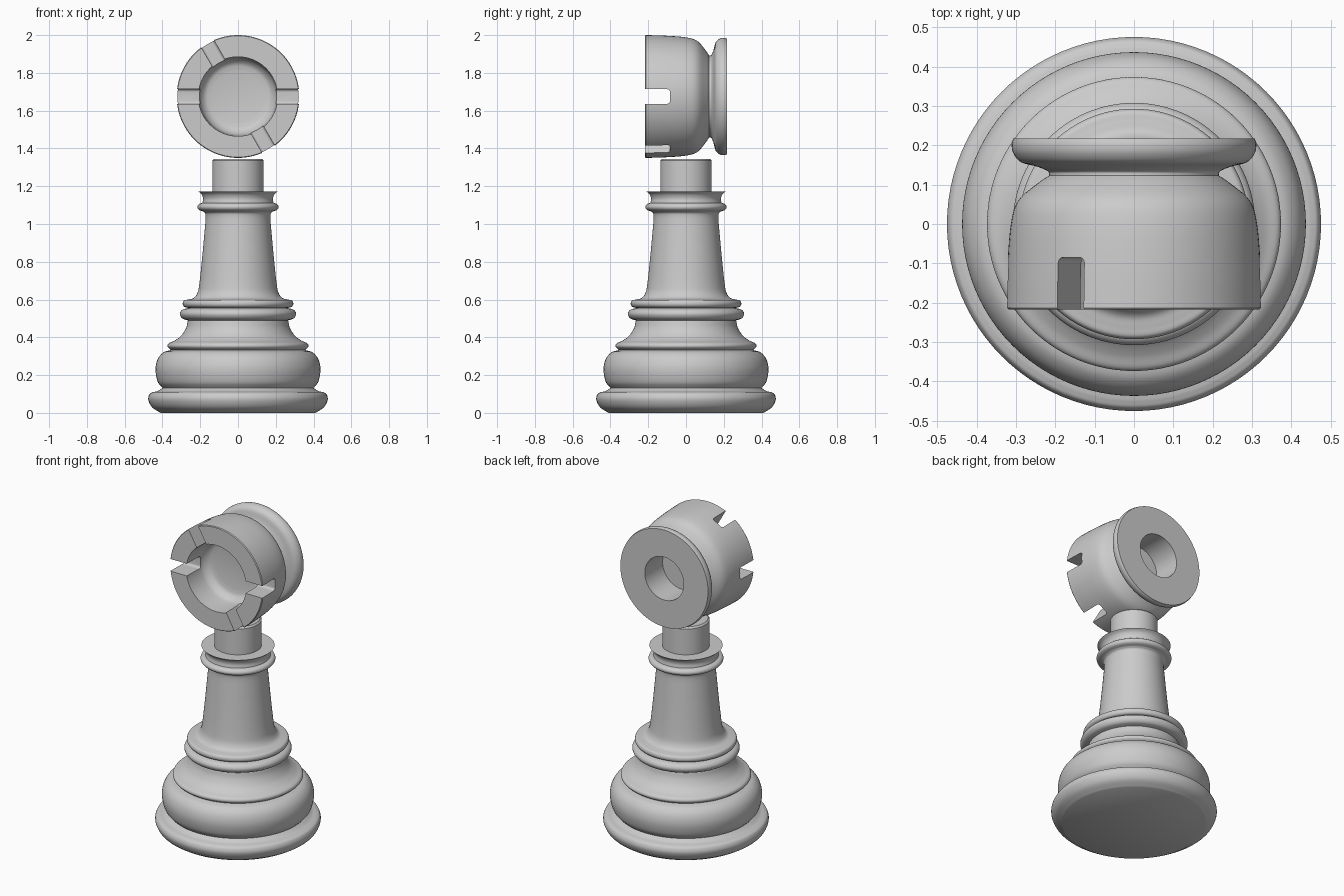
import bpy, bmesh, math
from mathutils import Vector, Matrix

if "Cube" in bpy.data.objects:
    bpy.data.objects.remove(bpy.data.objects["Cube"])


def smooth_run(pts, steps=5):
    """Catmull-Rom curve through a short list of (radius, height) points."""
    if len(pts) == 2:
        return [Vector(p) for p in pts]
    p = [Vector(q) for q in pts]
    p = [2 * p[0] - p[1]] + p + [2 * p[-1] - p[-2]]
    out = []
    for i in range(1, len(p) - 2):
        a, b, c, d = p[i - 1:i + 3]
        for s in range(steps):
            t = s / steps
            out.append(0.5 * (2 * b + (c - a) * t + (2 * a - 5 * b + 4 * c - d) * t * t
                              + (3 * b - a - 3 * c + d) * t ** 3))
    return out + [p[-2]]


def lathe(name, runs, matrix=Matrix(), segments=96):
    """Spin a profile made of smooth runs; run ends are sharp corners."""
    bm = bmesh.new()
    prof = []
    for run in runs:
        for q in smooth_run(run):
            if not prof or (q - prof[-1]).length > 1e-5:
                prof.append(q)
    verts = [bm.verts.new((max(q.x, 0), 0, q.y)) for q in prof]
    edges = [bm.edges.new(e) for e in zip(verts, verts[1:])]
    bmesh.ops.spin(bm, geom=verts + edges, cent=(0, 0, 0), axis=(0, 0, 1),
                   angle=2 * math.pi, steps=segments)
    bmesh.ops.remove_doubles(bm, verts=bm.verts, dist=1e-5)
    bmesh.ops.recalc_face_normals(bm, faces=bm.faces)
    bm.transform(matrix)
    mesh = bpy.data.meshes.new(name)
    bm.to_mesh(mesh)
    bm.free()
    ob = bpy.data.objects.new(name, mesh)
    bpy.context.collection.objects.link(ob)
    return ob


def activate(ob):
    bpy.ops.object.select_all(action='DESELECT')
    ob.select_set(True)
    bpy.context.view_layer.objects.active = ob


# Turned base, stem, collar and peg
body = lathe("turned_body", [
    [(0, 0), (0.41, 0)],
    [(0.41, 0), (0.455, 0.03), (0.475, 0.07), (0.468, 0.1), (0.45, 0.11)],
    [(0.45, 0.11), (0.425, 0.116), (0.4, 0.132)],
    [(0.4, 0.132), (0.425, 0.165), (0.437, 0.23), (0.425, 0.285), (0.395, 0.32), (0.355, 0.333)],
    [(0.355, 0.333), (0.373, 0.35), (0.367, 0.368), (0.335, 0.383), (0.3, 0.41),
     (0.275, 0.45), (0.265, 0.49)],
    [(0.265, 0.49), (0.295, 0.5), (0.308, 0.524), (0.295, 0.546), (0.262, 0.555)],
    [(0.262, 0.555), (0.285, 0.562), (0.293, 0.578), (0.286, 0.595), (0.265, 0.6)],
    [(0.265, 0.6), (0.235, 0.608), (0.215, 0.635), (0.205, 0.68), (0.192, 0.8),
     (0.178, 0.95), (0.171, 1.045), (0.183, 1.066)],
    [(0.183, 1.066), (0.207, 1.075), (0.215, 1.09), (0.207, 1.105), (0.188, 1.112)],
    [(0.188, 1.112), (0.185, 1.135), (0.193, 1.157), (0.21, 1.172)],
    [(0.21, 1.172), (0.136, 1.172)],
    [(0.136, 1.172), (0.136, 1.335)],
    [(0.136, 1.335), (0.127, 1.345)],
    [(0.127, 1.345), (0, 1.345)],
])

# Head lying on its side: the crown faces forward, the socket faces back
lay = Matrix.Translation((0, 0, 1.675)) @ Matrix.Rotation(-math.pi / 2, 4, 'X')
head = lathe("rook_head", [
    [(0, -0.03), (0.14, -0.03)],
    [(0.14, -0.03), (0.175, -0.04), (0.2, -0.07), (0.207, -0.11)],
    [(0.207, -0.11), (0.21, -0.218)],
    [(0.21, -0.218), (0.321, -0.218)],
    [(0.321, -0.218), (0.325, -0.213)],
    [(0.325, -0.213), (0.322, -0.11), (0.313, 0), (0.294, 0.06), (0.244, 0.104), (0.216, 0.123)],
    [(0.216, 0.123), (0.219, 0.134), (0.247, 0.146), (0.287, 0.157), (0.306, 0.178),
     (0.311, 0.2), (0.307, 0.218)],
    [(0.307, 0.218), (0.136, 0.218)],
    [(0.136, 0.218), (0.136, 0.04)],
    [(0.136, 0.04), (0, 0.04)],
], lay)

# Six battlement notches, cut as three slots across the crown
for i in range(3):
    bm = bmesh.new()
    bmesh.ops.create_cube(bm, size=1)
    bm.transform(Matrix.Diagonal((0.9, 0.215, 0.077, 1)))
    rim = [e for e in bm.edges
           if all(v.co.y > 0 for v in e.verts) and abs(e.verts[0].co.x - e.verts[1].co.x) > 0.1]
    bmesh.ops.bevel(bm, geom=rim, offset=0.014, segments=4, profile=0.5, affect='EDGES')
    bm.transform(Matrix.Translation((0, -0.1925, 1.675)) @ Matrix.Rotation(i * math.pi / 3, 4, 'Y'))
    bmesh.ops.recalc_face_normals(bm, faces=bm.faces)
    mesh = bpy.data.meshes.new("notch_cutter")
    bm.to_mesh(mesh)
    bm.free()
    cutter = bpy.data.objects.new("notch_cutter", mesh)
    cutter.hide_render = True
    bpy.context.collection.objects.link(cutter)
    mod = head.modifiers.new("notch", 'BOOLEAN')
    mod.operation, mod.solver, mod.object = 'DIFFERENCE', 'EXACT', cutter
    activate(head)
    bpy.ops.object.modifier_apply(modifier=mod.name)
    bpy.data.objects.remove(cutter)

for ob in (body, head):
    activate(ob)
    bpy.ops.object.shade_smooth_by_angle(angle=math.radians(32))
